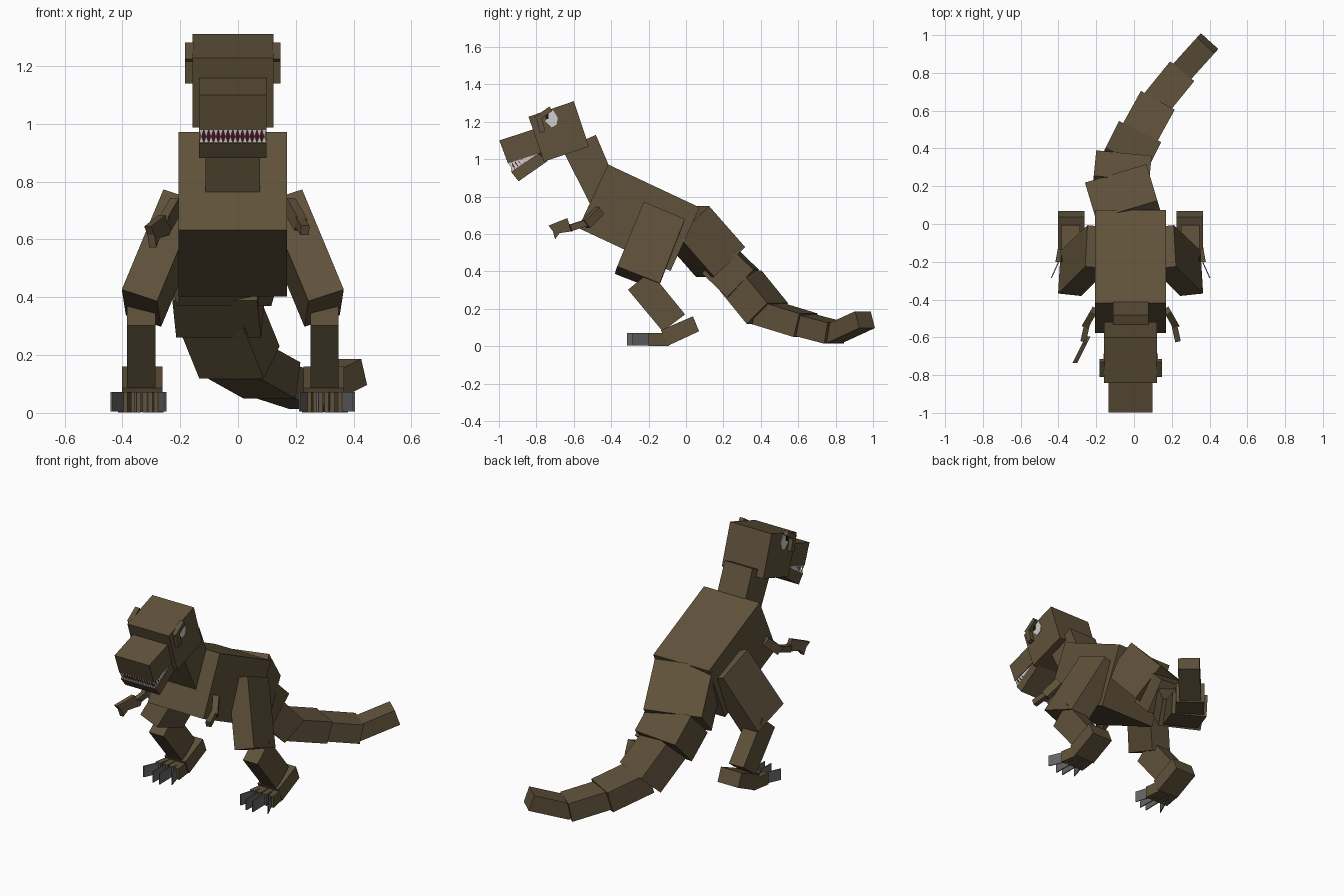
import bpy, bmesh
from mathutils import Vector

CX = -0.018  # symmetry plane of the body


def material(name, rgb):
    m = bpy.data.materials.new(name)
    m.diffuse_color = (*rgb, 1)
    return m


SKIN = material("brown skin", (0.115, 0.083, 0.043))
CLAW = material("grey claw", (0.13, 0.13, 0.13))
TOOTH = material("tooth white", (0.62, 0.62, 0.62))
MOUTH = material("dark red mouth", (0.09, 0.006, 0.012))
PUPIL = material("black pupil", (0.01, 0.01, 0.01))


def finish(bm, name, mat):
    bmesh.ops.recalc_face_normals(bm, faces=bm.faces)
    me = bpy.data.meshes.new(name)
    bm.to_mesh(me)
    bm.free()
    me.materials.append(mat)
    ob = bpy.data.objects.new(name, me)
    bpy.context.collection.objects.link(ob)
    return ob


def flip(p):
    return Vector((2 * CX - p[0], p[1], p[2]))


def block(name, a, b, mat=SKIN):
    """Six-sided (or n-sided) solid between two matching outlines."""
    bm = bmesh.new()
    va = [bm.verts.new(p) for p in a]
    vb = [bm.verts.new(p) for p in b]
    bm.faces.new(va)
    bm.faces.new(vb[::-1])
    n = len(va)
    for i in range(n):
        bm.faces.new((va[i], vb[i], vb[(i + 1) % n], va[(i + 1) % n]))
    return finish(bm, name, mat)


def pair(name, a, b, mat=SKIN):
    block("right_" + name, a, b, mat)
    block("left_" + name, [flip(p) for p in a], [flip(p) for p in b], mat)


def outline(yz, x, skew=0, y0=0):
    return [Vector((x + (y - y0) * skew, y, z)) for y, z in yz]


def slab(name, yz, x0, x1, mat=SKIN, both=False, skew=0, y0=0):
    """Side profile extruded across x."""
    (pair if both else block)(name, outline(yz, x0, skew, y0), outline(yz, x1, skew, y0), mat)


def bar_ends(p, q, w, h):
    p, q = Vector(p), Vector(q)
    d = (q - p).normalized()
    s = d.cross(Vector((0, 0, 1))).normalized()
    u = s.cross(d)
    c = [s * i * w / 2 + u * j * h / 2 for i, j in ((-1, -1), (1, -1), (1, 1), (-1, 1))]
    return [p + k for k in c], [q + k for k in c]


# body, neck and head
slab("body", [(-0.417, 0.972), (0.073, 0.742), (-0.083, 0.402), (-0.576, 0.632)], CX - 0.188, CX + 0.188)
slab("neck", [(-0.66, 1.05), (-0.482, 1.13), (-0.35, 0.82), (-0.515, 0.765)], CX - 0.094, CX + 0.094)
slab("head", [(-0.842, 1.227), (-0.60, 1.31), (-0.519, 1.067), (-0.76, 0.987)], CX - 0.14, CX + 0.14)

# jaws and mouth
JAW = 0.117
slab("snout", [(-0.998, 1.10), (-0.80, 1.165), (-0.74, 1.045), (-0.952, 0.978)], CX - JAW, CX + JAW)
slab("lower_jaw", [(-0.936, 0.933), (-0.79, 1.03), (-0.74, 0.99), (-0.895, 0.882)], CX - JAW, CX + JAW)
slab("mouth_inside", [(-0.935, 0.982), (-0.76, 1.04), (-0.76, 1.0), (-0.92, 0.94)], CX - 0.108, CX + 0.108, MOUTH)


# zigzag tooth rows
def teeth(name, a, b, ta, tb, n):
    a, b, ta, tb = map(Vector, (a, b, ta, tb))
    bm = bmesh.new()
    for i in range(n):
        f0, f1, fm = i / n, (i + 1) / n, (i + 0.5) / n
        bm.faces.new([bm.verts.new(p) for p in
                      (a.lerp(b, f0), a.lerp(b, f1), ta.lerp(tb, fm))])
    finish(bm, name, TOOTH)


for side, s in (("left", -1), ("right", 1)):
    x = CX + s * (JAW - 0.003)
    teeth(side + "_upper_teeth", (x, -0.95, 0.979), (x, -0.79, 1.029),
          (x, -0.935, 0.938), (x, -0.79, 1.02), 9)
    teeth(side + "_lower_teeth", (x, -0.933, 0.935), (x, -0.79, 1.03),
          (x, -0.948, 0.975), (x, -0.80, 1.035), 8)
xl, xr = CX - JAW, CX + JAW
teeth("front_upper_teeth", (xl, -0.95, 0.98), (xr, -0.95, 0.98),
      (xl, -0.943, 0.952), (xr, -0.943, 0.952), 14)
teeth("front_lower_teeth", (xl, -0.934, 0.935), (xr, -0.934, 0.935),
      (xl, -0.938, 0.96), (xr, -0.938, 0.96), 14)

# eye ridges and eyes
slab("cheek_ridge", [(-0.80, 1.215), (-0.772, 1.225), (-0.752, 1.15), (-0.782, 1.14)],
     CX + 0.135, CX + 0.165, both=True)
slab("brow", [(-0.81, 1.225), (-0.73, 1.282), (-0.715, 1.258), (-0.785, 1.21)],
     CX + 0.135, CX + 0.165, both=True)
slab("eye", [(-0.75, 1.25), (-0.71, 1.262), (-0.685, 1.22), (-0.692, 1.185), (-0.717, 1.17), (-0.75, 1.20)],
     CX + 0.137, CX + 0.144, TOOTH, both=True)
slab("pupil", [(-0.75, 1.245), (-0.735, 1.25), (-0.735, 1.215), (-0.75, 1.212)],
     CX + 0.138, CX + 0.147, PUPIL, both=True)

# small arms; only the left hand is open and visible
pair("upper_arm", *bar_ends((0.175, -0.46, 0.725), (0.218, -0.535, 0.65), 0.035, 0.05))
pair("forearm", *bar_ends((0.21, -0.52, 0.665), (0.232, -0.618, 0.632), 0.03, 0.035))
slab("left_hand", [(-0.735, 0.645), (-0.635, 0.685), (-0.625, 0.655), (-0.595, 0.645),
                   (-0.605, 0.615), (-0.675, 0.605), (-0.70, 0.572), (-0.712, 0.615)],
     -0.262, -0.238, skew=0.5, y0=-0.61)

# thighs splay outward and forward
outer = [Vector(p) for p in ((0.222, -0.225, 0.773), (0.21, -0.006, 0.68),
                             (0.352, -0.14, 0.338), (0.366, -0.368, 0.427))]
pair("thigh", outer, [p + Vector((-0.122, -0.013, -0.04)) for p in outer])

# shins and feet
slab("shin", [(-0.31, 0.302), (-0.192, 0.40), (-0.005, 0.17), (-0.125, 0.08)], 0.25, 0.348, both=True)
slab("heel", [(-0.134, 0.086), (0.037, 0.16), (0.07, 0.08), (-0.096, 0.003)], 0.226, 0.366, both=True)

# toes with thin claws
for i, (x, yaw, reach) in enumerate(((0.25, 0.3, -0.28), (0.278, 0.02, -0.315),
                                     (0.316, -0.02, -0.315), (0.345, -0.45, -0.285))):
    slab(f"toe_{i}", [(-0.20, 0.002), (-0.20, 0.072), (-0.09, 0.072), (-0.09, 0.002)],
         x - 0.017, x + 0.017, both=True, skew=yaw * 0.4, y0=-0.1)
    slab(f"claw_{i}", [(reach, 0.004), (reach, 0.072), (-0.19, 0.072), (-0.19, 0.004)],
         x - yaw * 0.04 - 0.003, x - yaw * 0.04 + 0.003, CLAW, both=True, skew=yaw, y0=-0.2)

# tail: shrinking boxes along a curved path
joints = [(-0.018, 0.005, 0.655), (-0.072, 0.185, 0.45), (-0.06, 0.305, 0.335), (0.005, 0.435, 0.175),
          (0.118, 0.64, 0.112), (0.248, 0.80, 0.07), (0.39, 0.957, 0.142)]
sizes = [(0.34, 0.235), (0.295, 0.205), (0.25, 0.165), (0.205, 0.13), (0.165, 0.115), (0.125, 0.095)]
for i, (w, h) in enumerate(sizes):
    p, q = Vector(joints[i]), Vector(joints[i + 1])
    block(f"tail_{i + 1}", *bar_ends(p - (q - p).normalized() * 0.02, q, w, h))
